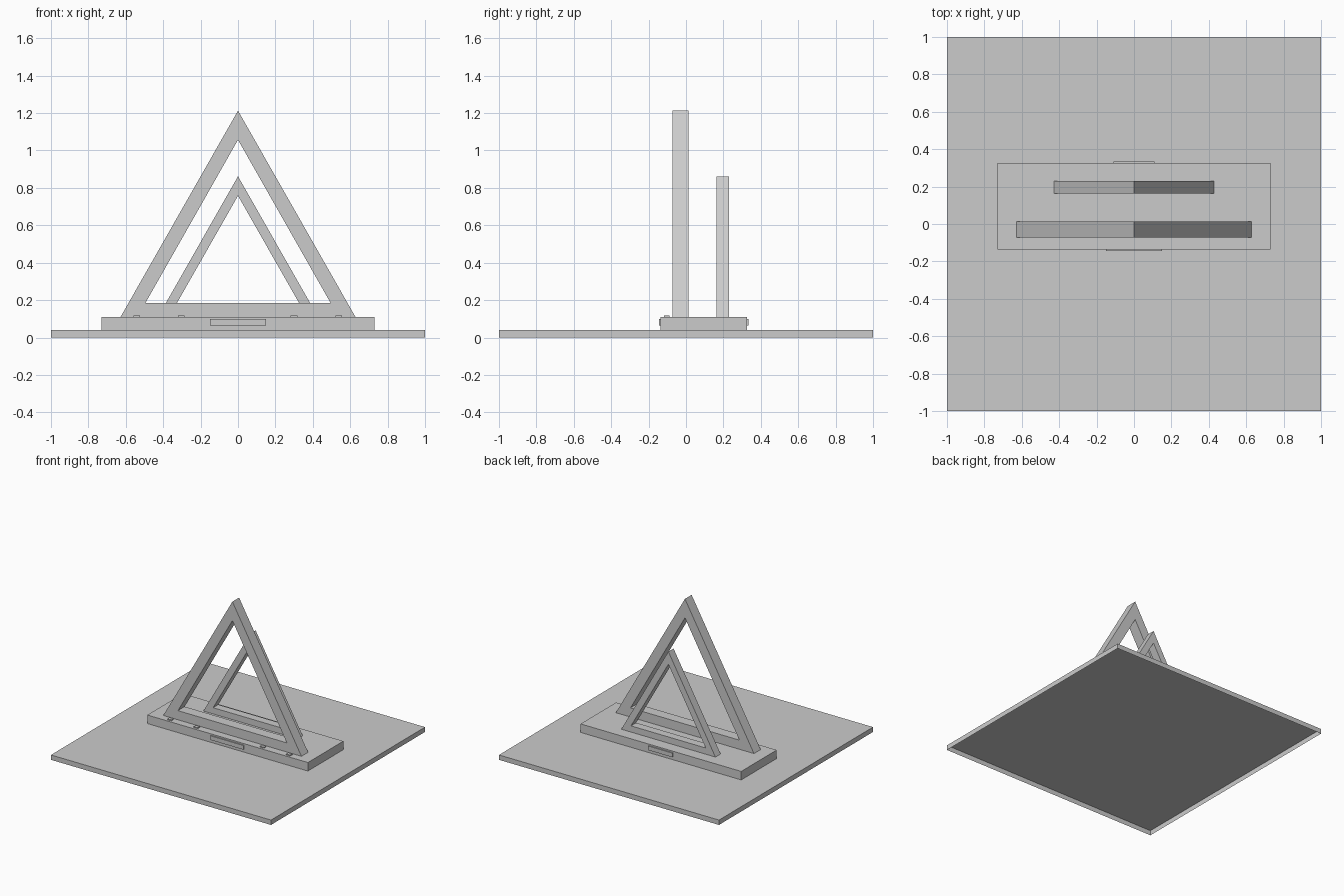
import bpy
import bmesh
from mathutils import Vector

old = bpy.data.objects.get("Cube")
if old:
    bpy.data.objects.remove(old, do_unlink=True)

GREY = (0.6, 0.6, 0.6, 1.0)
stone = bpy.data.materials.new("plain_grey")
stone.use_nodes = True
stone.diffuse_color = GREY
stone.node_tree.nodes["Principled BSDF"].inputs["Base Color"].default_value = GREY


def finish(name, bm):
    mesh = bpy.data.meshes.new(name)
    bm.to_mesh(mesh)
    bm.free()
    mesh.materials.append(stone)
    obj = bpy.data.objects.new(name, mesh)
    bpy.context.collection.objects.link(obj)
    return obj


def box(name, low, high, open_bottom=False):
    low, high = Vector(low), Vector(high)
    bm = bmesh.new()
    bmesh.ops.create_cube(bm, size=1)
    bmesh.ops.scale(bm, vec=high - low, verts=bm.verts)
    bmesh.ops.translate(bm, vec=(low + high) / 2, verts=bm.verts)
    if open_bottom:
        bm.normal_update()
        under = [f for f in bm.faces if f.normal.z < -0.5]
        bmesh.ops.delete(bm, geom=under, context="FACES_ONLY")
    return finish(name, bm)


def triangle_frame(name, outer, inner, y_front, y_back):
    """Hollow triangle; outer and inner are (half width, base z, apex z)."""
    bm = bmesh.new()
    rings = []
    for half, base, apex in (outer, inner):
        points = ((-half, base), (half, base), (0, apex))
        rings.append([bm.verts.new((x, y_front, z)) for x, z in points])
    out, inn = rings
    for i in range(3):
        j = (i + 1) % 3
        bm.faces.new((out[i], out[j], inn[j], inn[i]))
    side = bmesh.ops.extrude_face_region(bm, geom=bm.faces[:], use_keep_orig=True)
    moved = [v for v in side["geom"] if isinstance(v, bmesh.types.BMVert)]
    bmesh.ops.translate(bm, vec=(0, y_back - y_front, 0), verts=moved)
    bmesh.ops.recalc_face_normals(bm, faces=bm.faces)
    return finish(name, bm)


# Ground slab, a hollow shell open underneath, and the raised plinth
box("ground_slab", (-1, -1, 0), (1, 1, 0.04), open_bottom=True)
box("plinth", (-0.73, -0.135, 0.04), (0.73, 0.326, 0.11))

# Large front triangle and smaller rear triangle
triangle_frame("large_triangle", (0.628, 0.11, 1.213), (0.495, 0.185, 1.057), -0.073, 0.014)
triangle_frame("small_triangle", (0.428, 0.11, 0.862), (0.34, 0.161, 0.758), 0.162, 0.229)

# Small square pads along the front edge of the plinth
for i, x in enumerate((-0.542, -0.303, 0.3, 0.538)):
    box(f"pad_{i + 1}", (x - 0.018, -0.117, 0.11), (x + 0.018, -0.089, 0.118))

# Thin blank plates on the front and back of the plinth
box("front_plate", (-0.15, -0.144, 0.064), (0.15, -0.135, 0.098))
box("back_plate", (-0.11, 0.326, 0.064), (0.11, 0.335, 0.098))
